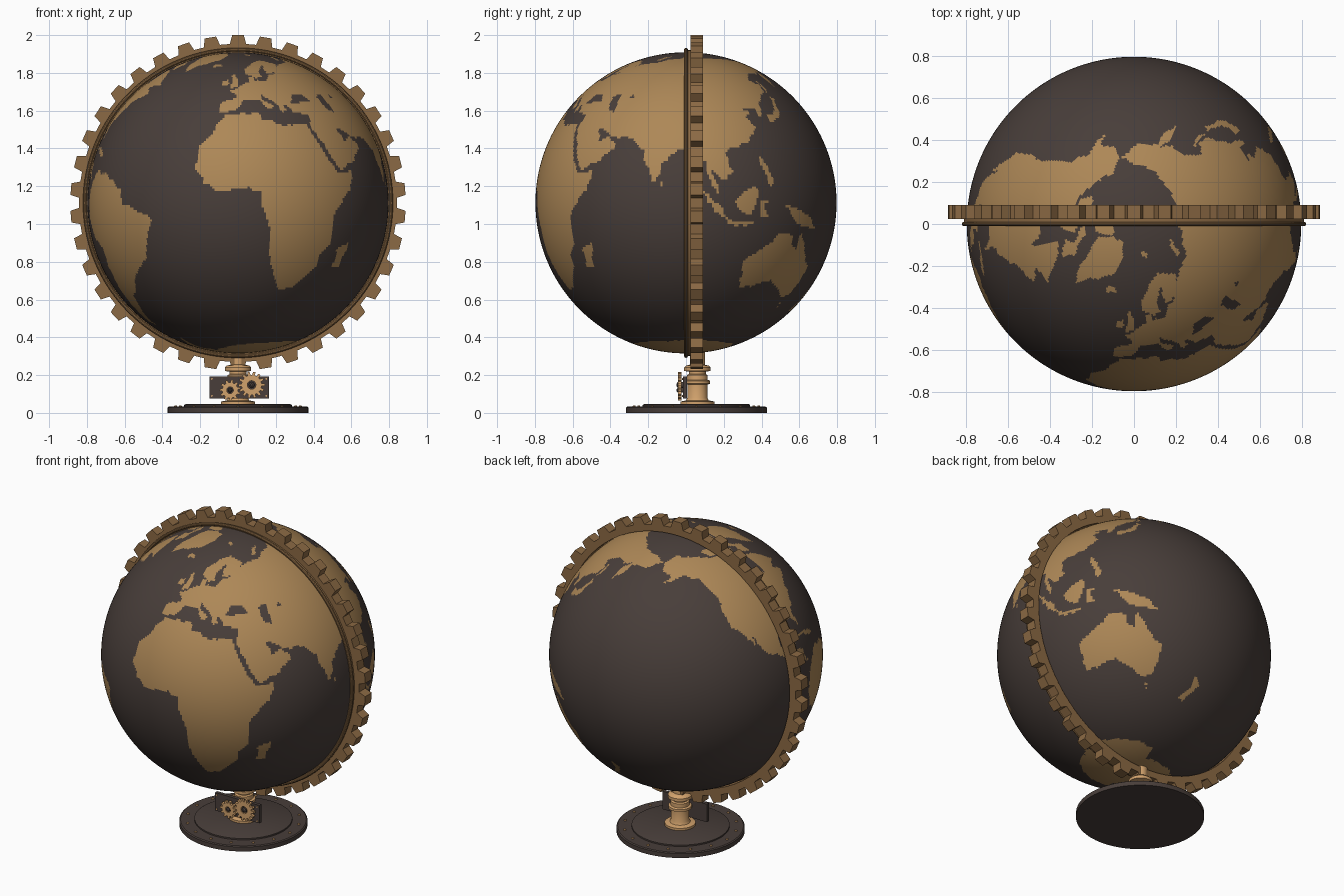
import bpy, bmesh, math
from mathutils import Vector, noise

if "Cube" in bpy.data.objects:
    bpy.data.objects.remove(bpy.data.objects["Cube"])


def material(name, *rgb):
    mat = bpy.data.materials.new(name)
    mat.use_nodes = True
    mat.diffuse_color = (*rgb, 1)
    mat.node_tree.nodes["Principled BSDF"].inputs["Base Color"].default_value = (*rgb, 1)
    return mat


DARK = material("dark bronze", 0.065, 0.048, 0.042)
LAND = material("land tan", 0.42, 0.245, 0.095)
GEAR = material("gear brown", 0.26, 0.143, 0.058)
BRASS = material("bright brass", 0.64, 0.36, 0.15)

RADIUS, CENTRE_Z, AXIS_Y = 0.797, 1.112, 0.06


def finish(name, bm, mats, location=(0, 0, 0), smooth=True):
    """Turn a bmesh into a placed object."""
    bmesh.ops.recalc_face_normals(bm, faces=bm.faces)
    mesh = bpy.data.meshes.new(name)
    bm.to_mesh(mesh)
    bm.free()
    for mat in mats:
        mesh.materials.append(mat)
    obj = bpy.data.objects.new(name, mesh)
    bpy.context.collection.objects.link(obj)
    obj.location = location
    if smooth:
        bpy.ops.object.select_all(action="DESELECT")
        obj.select_set(True)
        bpy.context.view_layer.objects.active = obj
        bpy.ops.object.shade_smooth_by_angle(angle=math.radians(35))
    return obj


def lathe(name, profile, mat, location, closed=False, steps=64, axis="Z"):
    """Spin a (radius, height) profile round an upright or front-facing axis."""
    bm = bmesh.new()
    verts = [bm.verts.new((r, 0, h)) for r, h in profile]
    edges = [bm.edges.new(pair) for pair in zip(verts, verts[1:])]
    if closed:
        edges.append(bm.edges.new((verts[-1], verts[0])))
    bmesh.ops.spin(bm, geom=verts + edges, cent=(0, 0, 0), axis=(0, 0, 1),
                   angle=math.tau, steps=steps)
    bmesh.ops.remove_doubles(bm, verts=bm.verts, dist=0.0001)
    obj = finish(name, bm, [mat], location)
    if axis == "Y":
        obj.rotation_euler.x = math.pi / 2
    return obj


def gear(name, teeth, hole, root, tip, depth, mat, location, turn=0.0):
    """Flat toothed ring facing the front; location is the middle of its thickness."""
    bm = bmesh.new()
    pitch = math.tau / teeth
    rim, bore = [], []
    for i in range(teeth):
        for offset, r in ((-0.31, root), (-0.21, tip), (0.21, tip), (0.31, root)):
            a = turn + (i + offset) * pitch
            for ring, radius in ((rim, r), (bore, hole)):
                ring.append(bm.verts.new((radius * math.sin(a), depth / 2, radius * math.cos(a))))
    faces = []
    for i in range(len(rim)):
        j = (i + 1) % len(rim)
        faces.append(bm.faces.new((rim[i], rim[j], bore[j], bore[i])))
    out = bmesh.ops.extrude_face_region(bm, geom=faces)["geom"]
    moved = [v for v in out if isinstance(v, bmesh.types.BMVert)]
    bmesh.ops.translate(bm, verts=moved, vec=(0, -depth, 0))
    return finish(name, bm, [mat], location, smooth=False)


# Coastlines as rough (longitude, latitude) outlines
lands, seas = [], []


def coast(*points, group=lands):
    xs, ys = zip(*points)
    group.append((points, min(xs), max(xs), min(ys), max(ys)))


def covered(group, lon, lat):
    for points, west, east, south, north in group:
        if not (south <= lat <= north):
            continue
        for x in (lon, lon + 360):
            if west <= x <= east:
                inside = False
                for (ax, ay), (bx, by) in zip(points, points[1:] + points[:1]):
                    if (ay > lat) != (by > lat) and x < ax + (lat - ay) * (bx - ax) / (by - ay):
                        inside = not inside
                if inside:
                    return True
    return False


# Africa and Madagascar
coast((-6, 36), (10, 37), (11, 34), (20, 31), (32, 31), (33, 28), (37, 21), (39, 16), (43, 12),
      (51, 12), (48, 5), (41, -2), (39, -7), (40, -15), (35, -20), (35, -25), (31, -29), (26, -34),
      (19, -35), (15, -27), (12, -17), (13, -9), (9, -1), (9, 4), (4, 6), (-8, 4), (-13, 8),
      (-17, 14), (-16, 22), (-10, 30))
coast((44, -25), (47, -25), (50, -15), (44, -18))
# Europe
coast((-9, 37), (-9, 43), (-2, 44), (-1, 46), (-4, 48), (2, 51), (8, 54), (8, 57), (10, 57),
      (11, 54), (19, 54), (22, 58), (29, 60), (22, 60), (21, 63), (25, 65), (22, 66), (17, 61),
      (16, 56), (12, 56), (5, 59), (5, 62), (14, 68), (25, 71), (40, 67), (35, 64), (46, 68),
      (46, 38), (36, 36), (27, 37), (26, 40), (23, 41), (24, 38), (22, 37), (19, 42), (13, 46),
      (12, 44), (18, 40), (16, 38), (11, 43), (8, 44), (3, 43), (-1, 38))
# Asia
coast((45, 68), (60, 69), (68, 72), (80, 73), (104, 78), (113, 74), (140, 73), (160, 70),
      (180, 69), (190, 66), (178, 62), (163, 60), (162, 55), (157, 51), (156, 57), (163, 61),
      (155, 59), (142, 59), (135, 54), (141, 52), (140, 48), (130, 42), (129, 36), (126, 35),
      (125, 39), (118, 39), (122, 37), (119, 35), (122, 30), (118, 24), (108, 21), (106, 18),
      (109, 12), (105, 9), (100, 13), (103, 2), (100, 6), (98, 16), (94, 16), (91, 22), (87, 21),
      (80, 15), (80, 11), (77, 8), (73, 17), (72, 21), (67, 25), (57, 26), (50, 30), (48, 30),
      (51, 24), (56, 26), (60, 22), (52, 16), (44, 13), (39, 21), (35, 28), (34, 31), (36, 37),
      (45, 38))
# Northern islands
coast((-5, 50), (1, 51), (0, 54), (-2, 58), (-5, 58), (-3, 54))
coast((-10, 52), (-6, 52), (-6, 55), (-9, 54))
coast((-23, 64), (-14, 65), (-16, 66), (-23, 66))
coast((52, 71), (57, 71), (68, 77), (60, 76))
coast((12, 79), (20, 77), (26, 80), (14, 80))
# Eastern islands
coast((130, 32), (136, 34), (141, 36), (142, 43), (145, 44), (141, 45), (139, 38), (132, 35))
coast((142, 46), (144, 49), (143, 54), (142, 53))
coast((95, 6), (104, -2), (106, -6), (101, -3))
coast((105, -6), (114, -7), (119, -8), (114, -9), (106, -8))
coast((109, 1), (117, 7), (119, 4), (116, -4), (110, -3))
coast((120, 1), (125, 1), (121, -1), (123, -5), (120, -5))
coast((120, 18), (122, 18), (126, 8), (124, 6), (122, 13))
coast((131, -1), (138, -2), (147, -6), (150, -10), (143, -9), (138, -8), (134, -4))
coast((80, 9), (82, 7), (80, 6))
# Australia and its neighbours
coast((114, -22), (122, -18), (130, -12), (136, -12), (136, -15), (140, -18), (142, -11),
      (146, -19), (153, -26), (150, -37), (144, -39), (138, -35), (131, -31), (124, -33), (115, -34))
coast((145, -41), (148, -41), (147, -44))
coast((173, -35), (178, -38), (175, -41), (171, -46), (167, -46), (173, -40))
# North America, Caribbean, Arctic islands and Greenland
coast((-168, 66), (-156, 71), (-128, 70), (-115, 68), (-95, 68), (-94, 72), (-82, 69), (-86, 65),
      (-94, 60), (-92, 57), (-82, 55), (-79, 51), (-77, 55), (-78, 62), (-70, 61), (-65, 59),
      (-56, 52), (-66, 50), (-60, 46), (-66, 44), (-70, 42), (-76, 36), (-81, 31), (-80, 25),
      (-84, 30), (-94, 29), (-98, 22), (-95, 18), (-90, 21), (-87, 21), (-88, 16), (-83, 15),
      (-82, 9), (-77, 8), (-86, 11), (-95, 16), (-105, 20), (-112, 29), (-110, 23), (-115, 30),
      (-121, 35), (-124, 42), (-124, 48), (-134, 58), (-148, 60), (-164, 55), (-157, 59), (-166, 62))
coast((-85, 22), (-77, 21), (-69, 19), (-74, 18), (-78, 20))
coast((-62, 66), (-66, 62), (-78, 65), (-72, 68), (-90, 73), (-78, 73))
coast((-117, 70), (-105, 69), (-105, 73), (-120, 74), (-124, 72))
coast((-90, 76), (-78, 77), (-62, 82), (-75, 83), (-92, 81))
coast((-44, 60), (-53, 66), (-55, 70), (-70, 77), (-60, 82), (-30, 83), (-18, 78), (-22, 71), (-40, 65))
# South America
coast((-77, 8), (-72, 12), (-62, 11), (-52, 5), (-50, 0), (-35, -6), (-39, -15), (-41, -22),
      (-48, -26), (-57, -36), (-62, -39), (-65, -45), (-69, -51), (-66, -55), (-74, -52),
      (-73, -38), (-70, -18), (-76, -14), (-81, -5), (-80, 1))
# Antarctica
coast((-180, -78), (-150, -77), (-100, -73), (-75, -72), (-58, -63), (-62, -74), (-40, -78),
      (-20, -74), (0, -70), (50, -67), (110, -66), (150, -69), (165, -72), (165, -78),
      (180, -78), (180, -90), (-180, -90))
# Inland seas
coast((28, 42), (31, 46), (37, 46), (41, 42), (35, 42), group=seas)
coast((47, 45), (52, 46), (53, 37), (49, 38), group=seas)
coast((58, 44), (61, 44), (60, 47), group=seas)

# Globe, with land faces picked by longitude and latitude and slightly ragged shores
bm = bmesh.new()
bmesh.ops.create_uvsphere(bm, u_segments=400, v_segments=200, radius=RADIUS)
for face in bm.faces:
    d = face.calc_center_median().normalized()
    lat = math.degrees(math.asin(d.z)) + noise.noise(d * 20)
    lon = math.degrees(math.atan2(d.x, -d.y)) + noise.noise(d * 20 + Vector((9, 0, 0)))
    face.material_index = int(covered(lands, lon, lat) and not covered(seas, lon, lat))
finish("globe", bm, [DARK, LAND], (0, 0, CENTRE_Z))

# Meridian gear, its inner band and the slim hoop in front of it
gear("meridian_gear", 38, 0.8, 0.842, 0.888, 0.066, GEAR, (0, 0.058, CENTRE_Z))
lathe("inner_band", [(0.79, -0.03), (0.81, -0.03), (0.81, 0), (0.79, 0)], GEAR,
      (0, 0, CENTRE_Z), closed=True, steps=128, axis="Y")
hoop = [(0.811 + 0.01 * math.cos(a), 0.01 * math.sin(a))
        for a in (i * math.tau / 10 for i in range(10))]
lathe("front_hoop", hoop, GEAR, (0, 0, CENTRE_Z), closed=True, steps=128, axis="Y")

# Stepped round base and its ring of studs
lathe("base", [(0, 0), (0.373, 0), (0.373, 0.028), (0.366, 0.033), (0.285, 0.033),
               (0.285, 0.042), (0.278, 0.046), (0, 0.046)], DARK, (0, AXIS_Y - 0.005, 0), steps=96)
for i in range(16):
    a = i * math.tau / 16
    lathe("base_stud", [(0.008, 0.03), (0.008, 0.037), (0.004, 0.04), (0, 0.04)], BRASS,
          (0.33 * math.cos(a), AXIS_Y - 0.005 + 0.33 * math.sin(a), 0), steps=10)

# Turned column under the globe
lathe("column", [(0, 0.04), (0.09, 0.04), (0.09, 0.06), (0.06, 0.066), (0.053, 0.08), (0.053, 0.15),
                 (0.068, 0.155), (0.068, 0.17), (0.055, 0.175), (0.055, 0.2), (0.045, 0.205),
                 (0.045, 0.218), (0.07, 0.222), (0.07, 0.24), (0.06, 0.25), (0.04, 0.255),
                 (0.04, 0.33), (0, 0.33)], BRASS, (0, AXIS_Y, 0))

# Gear plate on the front of the column, with corner rivets
bm = bmesh.new()
bmesh.ops.create_cube(bm, size=1)
bmesh.ops.scale(bm, verts=bm.verts, vec=(0.315, 0.022, 0.115))
finish("gear_plate", bm, [DARK], (0.006, -0.006, 0.135), smooth=False)
for x in (-0.138, 0.15):
    for z in (0.09, 0.18):
        lathe("plate_rivet", [(0.005, 0), (0.005, 0.006), (0, 0.006)], BRASS,
              (x, -0.016, z), steps=8, axis="Y")

# Two meshing clock gears with spindles
for side, x, z, size, teeth in (("small", -0.042, 0.12, 0.055, 11), ("large", 0.072, 0.148, 0.07, 14)):
    gear(side + "_gear", teeth, size * 0.32, size * 0.76, size, 0.018, BRASS, (x, -0.034, z), turn=0.2)
    lathe(side + "_spindle", [(size * 0.22, 0), (size * 0.22, 0.03), (size * 0.1, 0.036), (0, 0.036)],
          DARK, (x, -0.014, z), steps=16, axis="Y")
